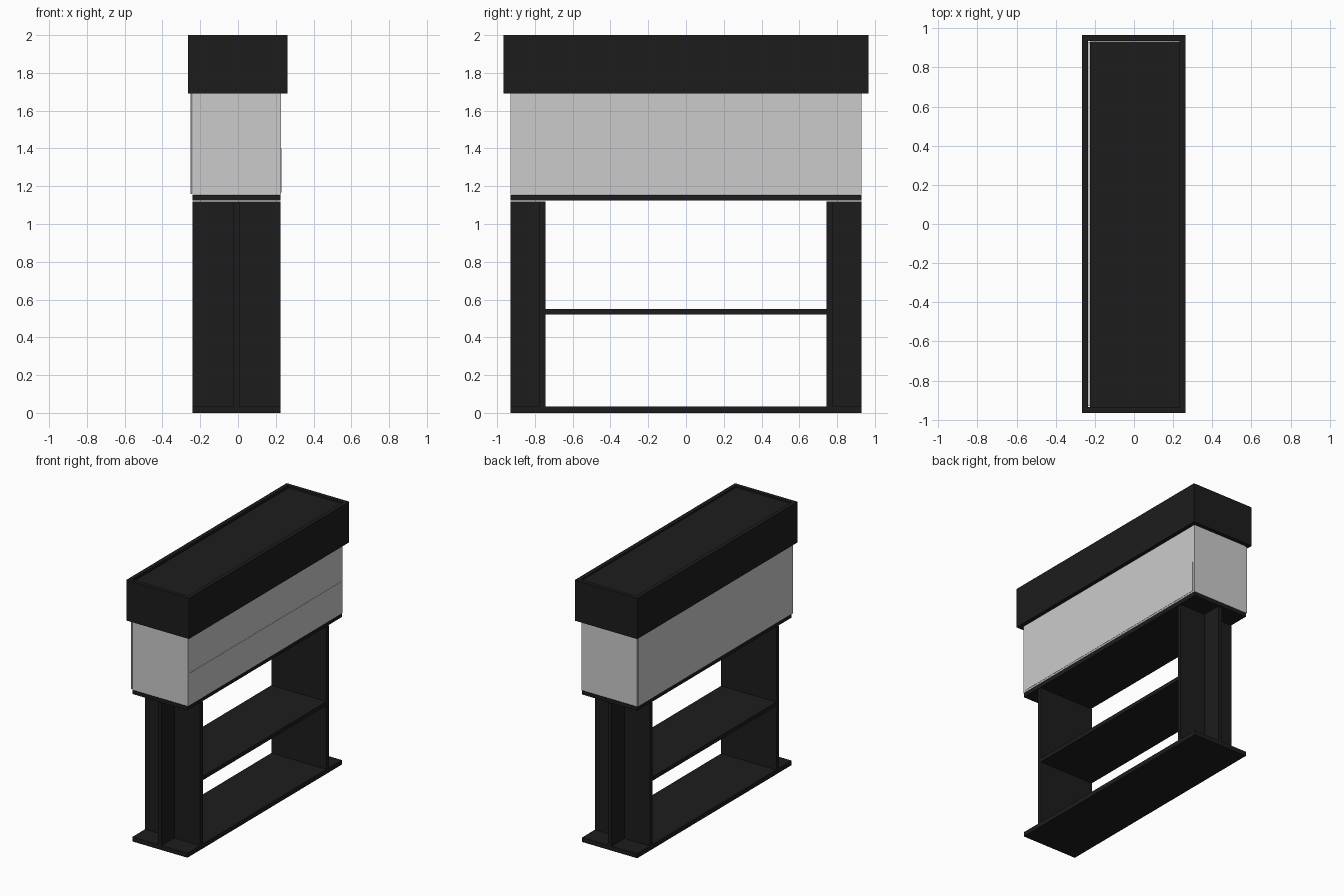
import bpy

if "Cube" in bpy.data.objects:
    bpy.data.objects.remove(bpy.data.objects["Cube"])


def material(name, value):
    m = bpy.data.materials.new(name)
    m.diffuse_color = (value, value, value, 1)
    m.use_nodes = True
    m.node_tree.nodes["Principled BSDF"].inputs["Base Color"].default_value = m.diffuse_color
    return m


BLACK = material("black", 0.012)
PALE = material("pale_grey", 0.95)


def box(name, x, y, z, mat=None):
    """Box from (min, max) ranges on each axis."""
    bpy.ops.mesh.primitive_cube_add(
        size=1, location=[(a + b) / 2 for a, b in (x, y, z)])
    o = bpy.context.object
    o.name = name
    o.scale = [b - a for a, b in (x, y, z)]
    bpy.ops.object.transform_apply(location=False, rotation=False, scale=True)
    if mat:
        o.data.materials.append(mat)
    return o


def span(side, a, b):
    """Range a..b mirrored to the given side."""
    return tuple(sorted((side * a, side * b)))


W = (-0.24, 0.225)      # stand width
L = (-0.93, 0.93)       # stand length

# Stand: base, shelf, top board
box("base_board", W, L, (0, 0.034), BLACK)
box("shelf", W, (-0.745, 0.745), (0.52, 0.55), BLACK)
box("top_board", W, L, (1.124, 1.153), BLACK)

# T-shaped legs: a wide upright and a central web at each end
for side, end in ((-1, "front"), (1, "back")):
    box(end + "_leg_panel", W, span(side, 0.745, 0.776), (0.034, 1.119), BLACK)
    box(end + "_leg_web", (-0.024, 0.007), span(side, 0.776, 0.93),
        (0.034, 1.119), BLACK)

# Glass tank: floor and four panes, open at the top
G = (1.155, 1.7)
box("tank_floor", (-0.235, 0.225), (-0.925, 0.925), (1.155, 1.17))
box("left_pane", (-0.24, -0.22), L, G)
box("right_pane", (0.21, 0.228), L, G)
for side, end in ((-1, "front"), (1, "back")):
    box(end + "_pane", (-0.22, 0.21), span(side, 0.912, 0.93), G)

# Backing sheet and pale lower band on the long sides
box("backing_sheet", (-0.252, -0.243), L, (1.16, 1.7))
box("lower_band", (0.22, 0.23), (-0.905, 0.912), (1.168, 1.4), PALE)

# Hood: four walls and a slightly recessed lid with a slot along one side
H = (1.69, 2.0)
box("hood_left_wall", (-0.265, -0.235), (-0.965, 0.965), H, BLACK)
box("hood_right_wall", (0.232, 0.262), (-0.965, 0.965), H, BLACK)
for side, end in ((-1, "front"), (1, "back")):
    box("hood_%s_wall" % end, (-0.235, 0.232), span(side, 0.935, 0.965), H, BLACK)
box("hood_lid", (-0.226, 0.232), (-0.935, 0.932), (1.96, 1.988), BLACK)
